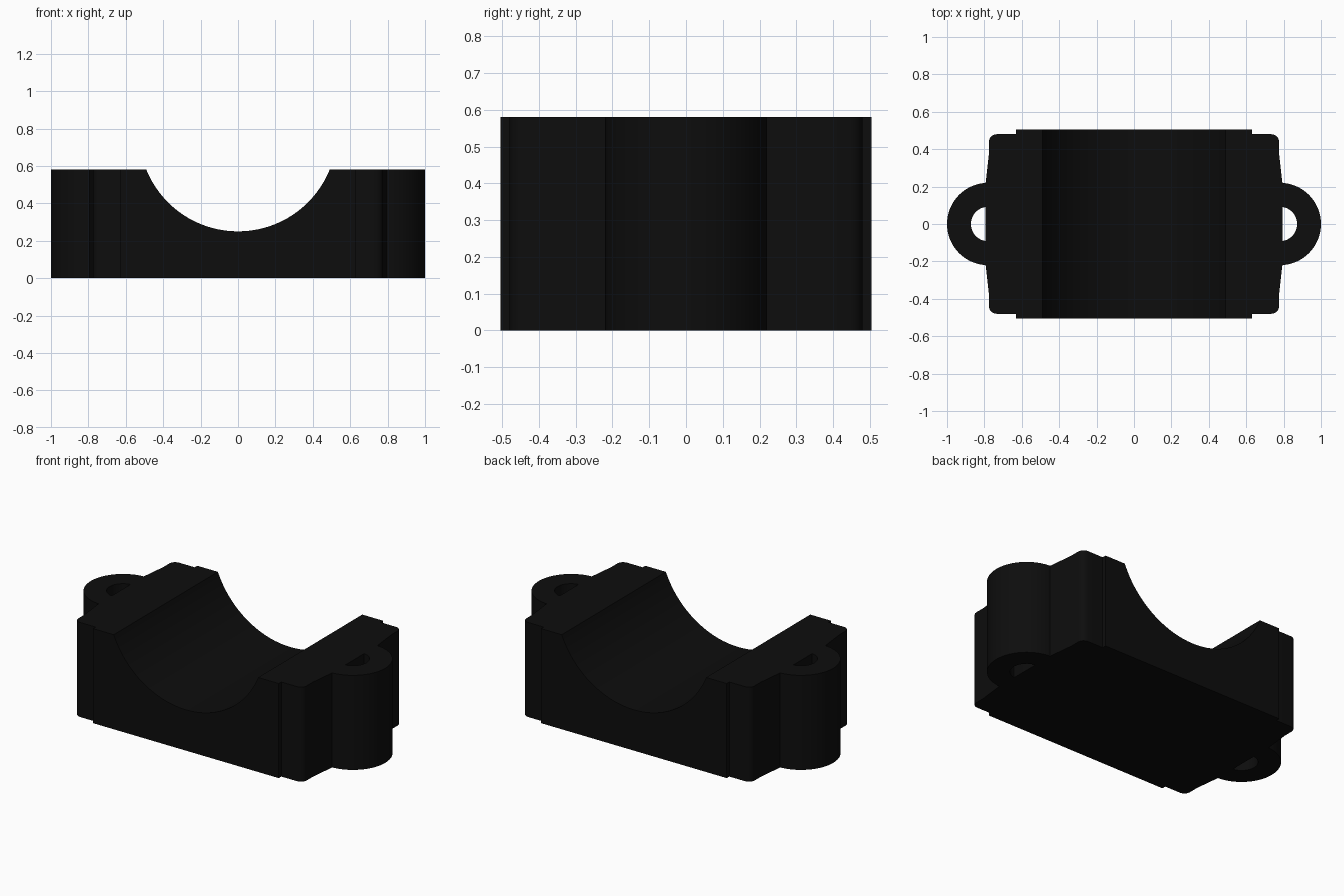
import bpy
import bmesh
from math import pi, cos, sin

cube = bpy.data.objects.get("Cube")
if cube:
    bpy.data.objects.remove(cube, do_unlink=True)

HEIGHT = 0.58

black = bpy.data.materials.new("black_plastic")
black.use_nodes = True
colour = (0.004, 0.004, 0.004, 1)
black.diffuse_color = colour
black.node_tree.nodes["Principled BSDF"].inputs["Base Color"].default_value = colour


def arc(cx, cy, radius, start, end, steps):
    """Points along a circular arc, angles in radians."""
    angles = [start + (end - start) * i / steps for i in range(steps + 1)]
    return [(cx + radius * cos(a), cy + radius * sin(a)) for a in angles]


def prism(name, outline, height):
    """Extrude a plan outline straight up from the ground."""
    bm = bmesh.new()
    face = bm.faces.new([bm.verts.new((x, y, 0)) for x, y in outline])
    top = bmesh.ops.extrude_face_region(bm, geom=[face])["geom"]
    bmesh.ops.translate(bm, vec=(0, 0, height),
                        verts=[v for v in top if isinstance(v, bmesh.types.BMVert)])
    bmesh.ops.recalc_face_normals(bm, faces=bm.faces)
    mesh = bpy.data.meshes.new(name)
    bm.to_mesh(mesh)
    bm.free()
    mesh.materials.append(black)
    obj = bpy.data.objects.new(name, mesh)
    bpy.context.collection.objects.link(obj)
    return obj


def activate(obj):
    bpy.ops.object.select_all(action='DESELECT')
    obj.select_set(True)
    bpy.context.view_layer.objects.active = obj


def smooth(obj):
    activate(obj)
    bpy.ops.object.shade_smooth_by_angle(angle=pi / 6)


# Block plan: one quarter with stepped face, rounded corner and tapered end
quarter = [(0.63, 0.505), (0.63, 0.48)]
quarter += arc(0.735, 0.44, 0.04, pi / 2, 0, 6)
quarter += [(0.775, 0.38), (0.793, 0.22)]
right_half = quarter + [(x, -y) for x, y in reversed(quarter)]
block = prism("saddle_block", right_half + [(-x, y) for x, y in reversed(right_half)], HEIGHT)

# Round channel running front to back
bpy.ops.mesh.primitive_cylinder_add(vertices=96, radius=0.529, depth=2,
                                    location=(0, 0, 0.779), rotation=(pi / 2, 0, 0))
cutter = bpy.context.object
cutter.name = "channel_cutter"
cutter.hide_render = True
cutter.data.materials.append(black)
channel = block.modifiers.new("channel", 'BOOLEAN')
channel.operation = 'DIFFERENCE'
channel.solver = 'EXACT'
channel.object = cutter
activate(block)
bpy.ops.object.modifier_apply(modifier="channel")
bpy.data.objects.remove(cutter, do_unlink=True)
smooth(block)

# Half-ring screw ears on both ends
for side, sign in (("left", 1), ("right", -1)):
    ring = arc(0.78, 0, 0.22, -pi / 2, pi / 2, 32) + arc(0.78, 0, 0.092, pi / 2, -pi / 2, 24)
    smooth(prism(side + "_screw_ear", [(sign * x, y) for x, y in ring], HEIGHT))
